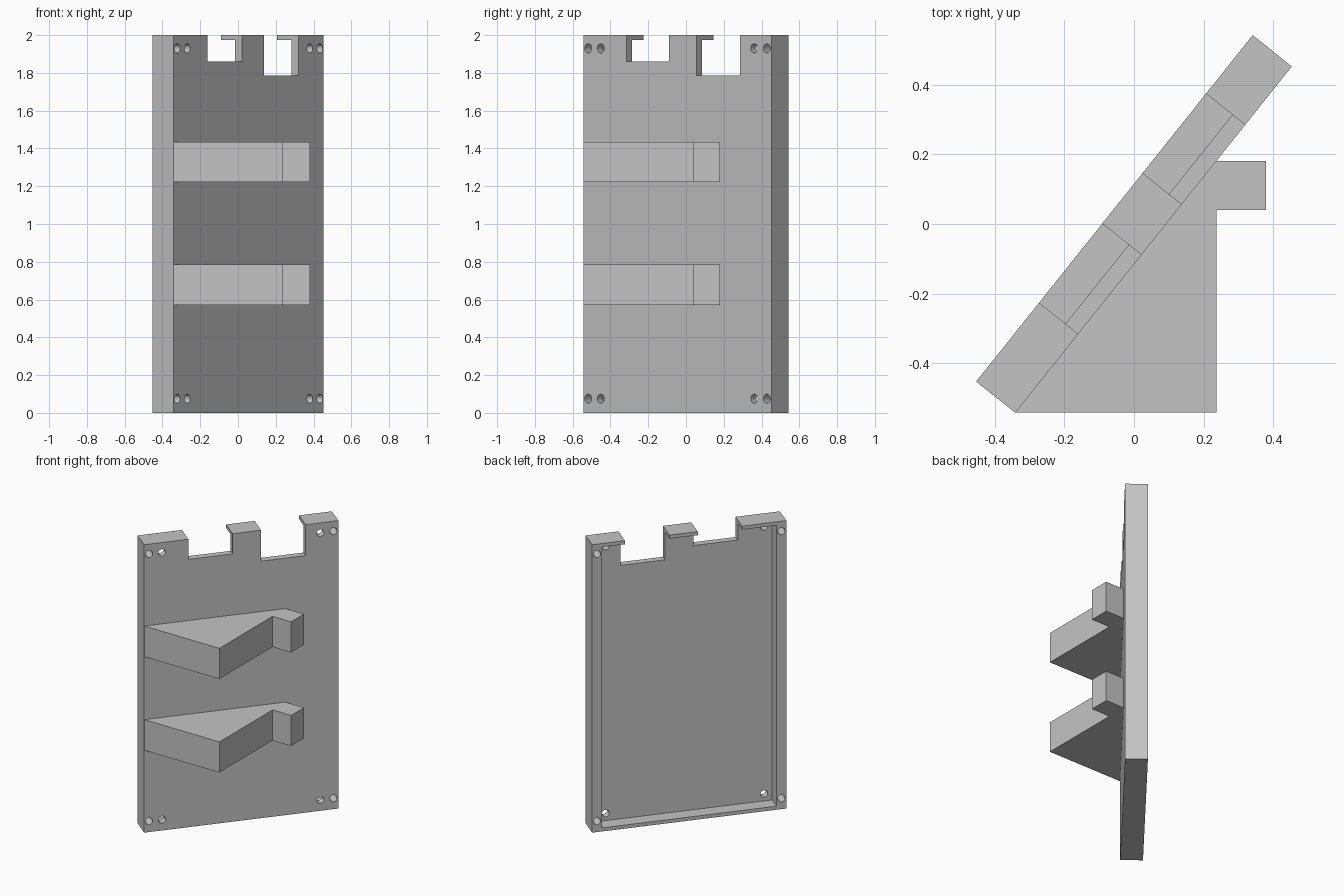
import bpy, bmesh, math

if "Cube" in bpy.data.objects:
    bpy.data.objects.remove(bpy.data.objects["Cube"], do_unlink=True)

GREY = bpy.data.materials.new("plain grey")
GREY.use_nodes = True
COLOUR = (0.55, 0.55, 0.55, 1)
GREY.diffuse_color = COLOUR
GREY.node_tree.nodes["Principled BSDF"].inputs["Base Color"].default_value = COLOUR

LENGTH, THICK, HEIGHT = 1.274, 0.144, 2.0
RIM, LIP, FLOOR = 0.065, 0.025, 0.047
ANGLE = math.radians(51.4)


def prism(name, outline, z0, z1):
    """Extrude a flat outline from z0 to z1."""
    bm = bmesh.new()
    base = bm.faces.new([bm.verts.new((x, y, z0)) for x, y in outline])
    top = bmesh.ops.extrude_face_region(bm, geom=[base])["geom"]
    bmesh.ops.translate(bm, vec=(0, 0, z1 - z0),
                        verts=[v for v in top if isinstance(v, bmesh.types.BMVert)])
    bmesh.ops.recalc_face_normals(bm, faces=bm.faces)
    mesh = bpy.data.meshes.new(name)
    bm.to_mesh(mesh)
    bm.free()
    mesh.materials.append(GREY)
    obj = bpy.data.objects.new(name, mesh)
    bpy.context.collection.objects.link(obj)
    return obj


def box(name, x0, x1, y0, y1, z0, z1):
    return prism(name, [(x0, y0), (x1, y0), (x1, y1), (x0, y1)], z0, z1)


def cut(target, cutter):
    """Subtract the cutter from the target and discard it."""
    cutter.hide_render = True
    mod = target.modifiers.new("cut", "BOOLEAN")
    mod.operation = "DIFFERENCE"
    mod.solver = "EXACT"
    mod.object = cutter
    bpy.context.view_layer.objects.active = target
    bpy.ops.object.modifier_apply(modifier=mod.name)
    bpy.data.objects.remove(cutter, do_unlink=True)


# Upright tray, hollow and open at the back
half, depth = LENGTH / 2, THICK / 2
tray = box("tray", -half, half, -depth, depth, 0, HEIGHT)
cut(tray, box("cavity_cutter", RIM - half, half - RIM,
              FLOOR - depth, depth + 0.1, LIP, HEIGHT - LIP))

# Two notches in the top edge
for x0, x1, z in ((-0.347, -0.056, 1.86), (0.130, 0.422, 1.785)):
    cut(tray, box("notch_cutter", x0, x1, -0.3, 0.3, z, HEIGHT + 0.1))

# Pairs of screw holes at each corner
for side in (-1, 1):
    for offset in (0.52, 0.605):
        for z in (0.075, 1.93):
            bpy.ops.mesh.primitive_cylinder_add(
                vertices=32, radius=0.024, depth=0.6,
                location=(side * offset, 0, z), rotation=(math.pi / 2, 0, 0))
            cut(tray, bpy.context.object)

tray.rotation_euler.z = ANGLE
bpy.context.view_layer.update()
if not tray.data.materials:
    tray.data.materials.append(GREY)

# Smooth the hole walls only
bpy.ops.object.select_all(action="DESELECT")
tray.select_set(True)
bpy.context.view_layer.objects.active = tray
bpy.ops.object.shade_smooth_by_angle(angle=math.radians(30))

# Two hooked brackets on the front
BRACKET = [(-0.341, -0.542), (0.237, -0.542), (0.237, 0.04),
           (0.38, 0.04), (0.38, 0.181), (0.236, 0.181)]
for name, z in (("lower_bracket", 0.572), ("upper_bracket", 1.222)):
    prism(name, BRACKET, z, z + 0.213)
